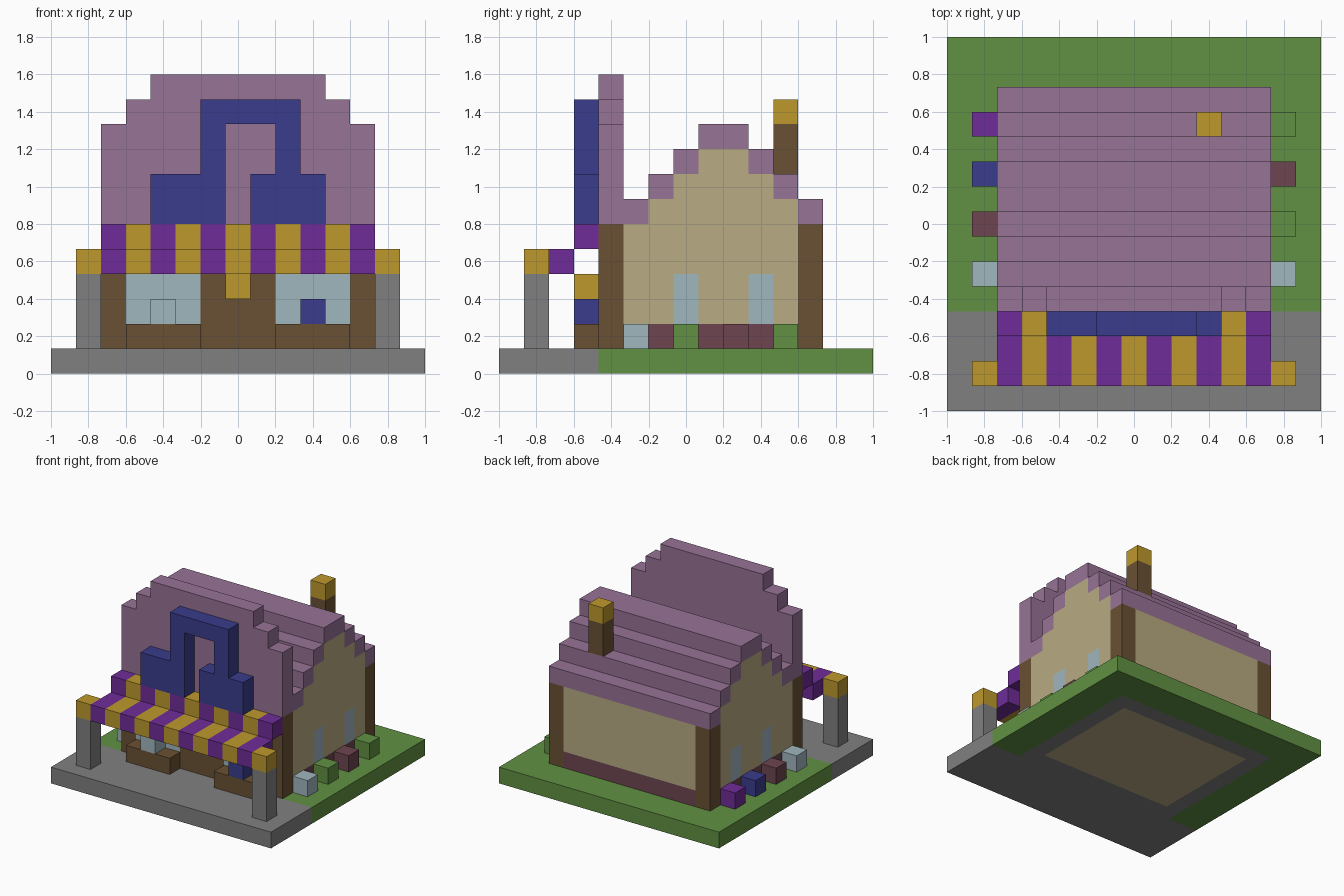
import bpy
import bmesh
from mathutils import Vector
from itertools import product

if "Cube" in bpy.data.objects:
    bpy.data.objects.remove(bpy.data.objects["Cube"])

UNIT = 2 / 15          # edge length of one building block
HALF = 7.5             # half the plot width, in blocks


def linear(channel):
    c = channel / 255
    return c / 12.92 if c <= 0.04045 else ((c + 0.055) / 1.055) ** 2.4


def material(name, hex_code):
    rgb = [linear(b) for b in bytes.fromhex(hex_code)]
    mat = bpy.data.materials.new(name)
    mat.use_nodes = True
    mat.diffuse_color = (*rgb, 1)
    shader = mat.node_tree.nodes["Principled BSDF"]
    shader.inputs["Base Color"].default_value = (*rgb, 1)
    shader.inputs["Roughness"].default_value = 0.9
    return mat


grass = material("grass green", "619142")
stone = material("stone grey", "808080")
mauve = material("roof mauve", "977396")
gold = material("gold", "BD992D")
purple = material("purple", "6F2C98")
blue = material("deep blue", "3A3C8C")
glass = material("pale blue glass", "A0B7BE")
maroon = material("maroon", "6E4550")
plaster = material("tan plaster", "B8AB82")
wood = material("brown wood", "6A5133")

SIDES = [Vector(d) for d in ((1, 0, 0), (0, 1, 0), (0, 0, 1),
                             (-1, 0, 0), (0, -1, 0), (0, 0, -1))]


def blocks(name, *boxes):
    """One welded mesh from boxes (colour, x range, y range, z range) in block
    units. Later boxes repaint earlier ones; inner faces are left out."""
    cells = {}
    for colour, xs, ys, zs in boxes:
        for cell in product(range(*xs), range(*ys), range(*zs)):
            cells[cell] = colour
    colours = list(dict.fromkeys(cells.values()))
    bm = bmesh.new()
    for cell, colour in cells.items():
        centre = Vector(cell) + Vector((0.5, 0.5, 0.5))
        for n in SIDES:
            if tuple(int(v) for v in Vector(cell) + n) in cells:
                continue
            a = Vector((n.y, n.z, n.x)) / 2
            b = n.cross(a)
            corners = [centre + n / 2 + s * a + t * b
                       for s, t in ((1, 1), (-1, 1), (-1, -1), (1, -1))]
            face = bm.faces.new([bm.verts.new(
                ((p.x - HALF) * UNIT, (p.y - HALF) * UNIT, p.z * UNIT))
                for p in corners])
            face.material_index = colours.index(colour)
    bmesh.ops.remove_doubles(bm, verts=bm.verts, dist=UNIT / 100)
    bmesh.ops.dissolve_limit(bm, angle_limit=0.01, verts=bm.verts,
                             edges=bm.edges, delimit={'MATERIAL'})
    mesh = bpy.data.meshes.new(name)
    bm.to_mesh(mesh)
    bm.free()
    for colour in colours:
        mesh.materials.append(colour)
    obj = bpy.data.objects.new(name, mesh)
    bpy.context.collection.objects.link(obj)
    return obj


def at(i):
    return (i, i + 1)


ALONG = (2, 13)        # house extent from side to side
FRONT, BACK = at(4), at(12)

# Ground: lawn with paving in front and under the house, tan indoor floor
blocks("ground",
       (grass, (0, 15), (0, 15), at(0)),
       (stone, (0, 15), (0, 4), at(0)),
       (stone, ALONG, (4, 13), at(0)),
       (plaster, (3, 12), (5, 12), at(0)))

# Front wall with two shop windows
blocks("front_wall",
       (wood, ALONG, FRONT, (1, 6)),
       (glass, (3, 6), FRONT, (2, 4)),
       (glass, (9, 12), FRONT, (2, 4)))

# Back wall between timber corners
blocks("back_wall",
       (wood, ALONG, BACK, (1, 6)),
       (plaster, (3, 12), BACK, (2, 6)),
       (maroon, (3, 12), BACK, at(1)))

# Side walls with stepped gables and two windows each
for name, x in (("right_wall", 2), ("left_wall", 12)):
    gable = [(plaster, at(x), (5 + k, 13 - k), at(5 + k)) for k in range(1, 4)]
    blocks(name,
           (plaster, at(x), (5, 12), (2, 6)),
           (maroon, at(x), (5, 12), at(1)),
           *gable,
           *[(glass, at(x), at(y), (2, 4)) for y in (7, 10)])

# Stepped roof, one course per block on both slopes
courses = []
for k in range(4):
    for y in (5 + k, 12 - k):
        courses.append((mauve, ALONG, at(y), at(6 + k)))
blocks("roof", *courses)

# Stepped false front above the shop
blocks("false_front",
       (mauve, ALONG, FRONT, (6, 10)),
       (mauve, (3, 12), FRONT, at(10)),
       (mauve, (4, 11), FRONT, at(11)))

# Raised arch ornament on the false front
SIGN = at(3)
blocks("front_ornament",
       (blue, (4, 7), SIGN, (6, 8)),
       (blue, (8, 11), SIGN, (6, 8)),
       (blue, at(6), SIGN, (8, 10)),
       (blue, at(9), SIGN, (8, 10)),
       (blue, (6, 10), SIGN, at(10)))

# Striped awning in two steps
lower, upper = [], []
for x in range(*ALONG):
    stripe = gold if x % 2 else purple
    lower.append((stripe, at(x), (1, 3), at(4)))
    upper.append((stripe, at(x), at(3), at(5)))
blocks("awning_lower", *lower)
blocks("awning_upper", *upper)

# Awning posts with gold caps
for name, x in (("right_post", 1), ("left_post", 13)):
    blocks(name,
           (stone, at(x), at(1), (1, 4)),
           (gold, at(x), at(1), at(4)))

# Hanging lamp over the door
blocks("door_lamp", (gold, at(7), at(3), at(3)))

# Display benches with goods
for side, x, goods_x, goods in (("right", 3, 4, glass), ("left", 9, 10, blue)):
    blocks(side + "_bench", (wood, (x, x + 3), at(3), at(1)))
    blocks(side + "_bench_goods", (goods, at(goods_x), at(3), at(2)))

# Chimney
blocks("chimney",
       (wood, at(10), at(11), (8, 10)),
       (gold, at(10), at(11), at(10)))

# Rows of crates along both sides, front to back
for side, x, row in (("right", 1, (glass, maroon, blue, purple)),
                     ("left", 13, (glass, grass, maroon, grass))):
    for i, colour in enumerate(row):
        blocks(f"{side}_crate_{i + 1}", (colour, at(x), at(5 + 2 * i), at(1)))
